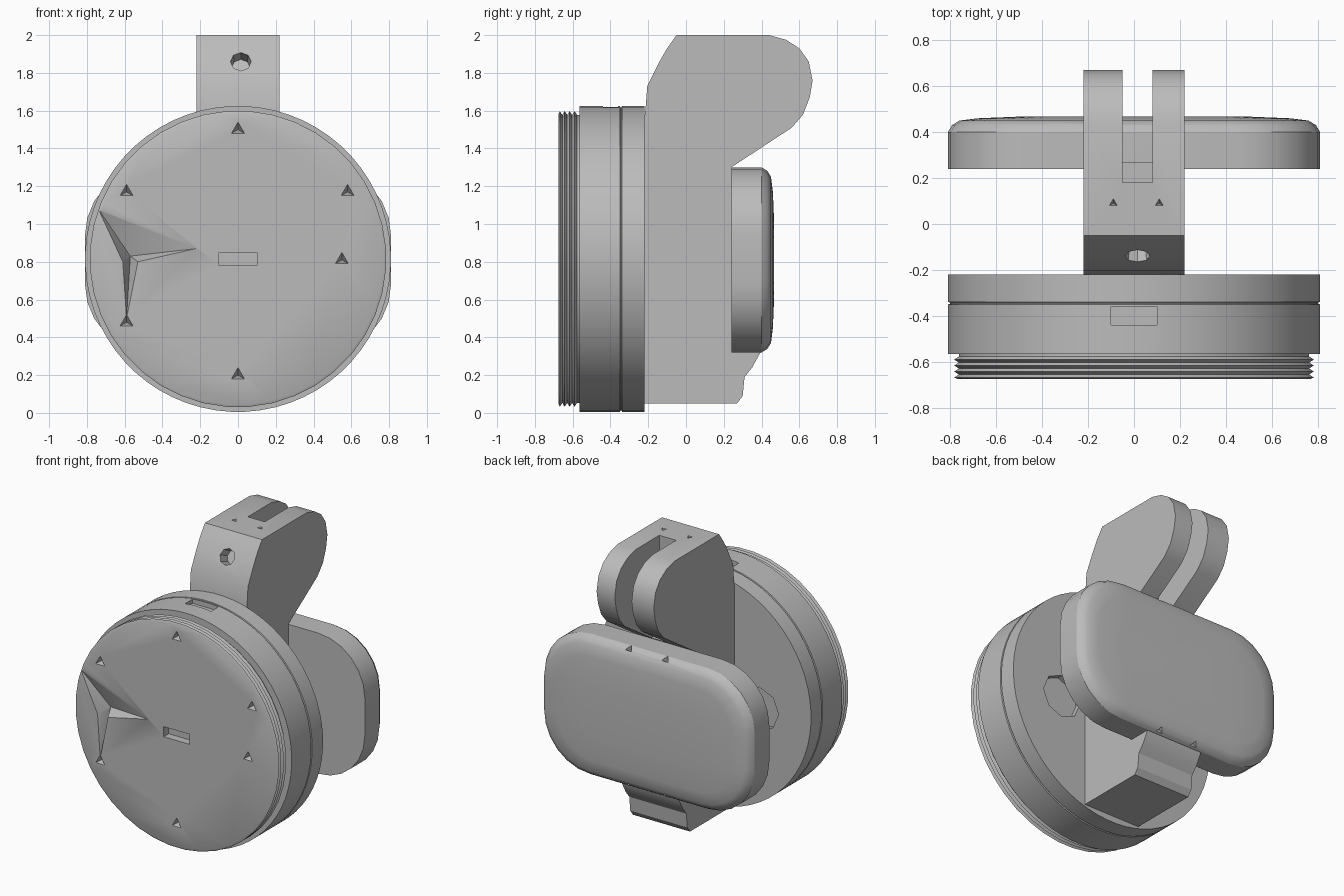
import bpy, bmesh, math
from mathutils import Vector

if "Cube" in bpy.data.objects:
    bpy.data.objects.remove(bpy.data.objects["Cube"])

grey = bpy.data.materials.new("plain grey")
grey.use_nodes = True
grey.diffuse_color = (0.5, 0.5, 0.5, 1)
grey.node_tree.nodes["Principled BSDF"].inputs["Base Color"].default_value = (0.5, 0.5, 0.5, 1)

MID = 0.815   # height of the round housing's axis
R = 0.81


def loft(name, rings, closed=False):
    """Skin equal-length rings; cap the ends unless closed."""
    bm = bmesh.new()
    loops = [[bm.verts.new(p) for p in ring] for ring in rings]
    n = len(loops[0])
    for a, b in zip(loops, loops[1:]):
        for i in range(n):
            j = (i + 1) % n
            bm.faces.new((a[i], a[j], b[j], b[i]))
    bm.faces.new(loops[0])
    bm.faces.new(loops[-1])
    bmesh.ops.recalc_face_normals(bm, faces=bm.faces)
    mesh = bpy.data.meshes.new(name)
    bm.to_mesh(mesh)
    bm.free()
    ob = bpy.data.objects.new(name, mesh)
    bpy.context.collection.objects.link(ob)
    mesh.materials.append(grey)
    return ob


def select(ob):
    bpy.ops.object.select_all(action='DESELECT')
    ob.select_set(True)
    bpy.context.view_layer.objects.active = ob


def cut(target, cutter):
    select(target)
    mod = target.modifiers.new("cut", 'BOOLEAN')
    mod.operation, mod.solver, mod.object = 'DIFFERENCE', 'EXACT', cutter
    bpy.ops.object.modifier_apply(modifier=mod.name)
    bpy.data.objects.remove(cutter)


def box(lo, hi):
    ring = lambda z: [(lo[0], lo[1], z), (hi[0], lo[1], z), (hi[0], hi[1], z), (lo[0], hi[1], z)]
    return loft("cutter", [ring(lo[2]), ring(hi[2])])


def pit(target, at, inward, radius, tip, depth, sides=3):
    """Sink a tapered recess into the surface at a point."""
    d = Vector(inward).normalized()
    bpy.ops.mesh.primitive_cone_add(vertices=sides, radius1=radius, radius2=tip, depth=depth * 2,
                                    location=at, rotation=d.to_track_quat('Z', 'Y').to_euler())
    cut(target, bpy.context.object)


def turned(name, profile, sides):
    """Turn a (y, radius) profile about the housing axis."""
    angles = [math.tau * (i + 0.5) / sides for i in range(sides)]
    return loft(name, [[(r * math.cos(a), y, MID + r * math.sin(a)) for a in angles]
                       for y, r in profile])


def smooth(ob, degrees=30):
    select(ob)
    bpy.ops.object.shade_smooth_by_angle(angle=math.radians(degrees))


# Round housing with a fine seam around the rim
housing = turned("housing", [(-0.565, R), (-0.35, R), (-0.347, R - 0.008), (-0.342, R - 0.008),
                             (-0.339, R), (-0.22, R)], 64)
for side in (-1, 1):
    pit(housing, (side * 0.41, -0.22, 0.77), (0, -1, 0), 0.15, 0.15, 0.04, 8)
cut(housing, box((-0.1, -0.44, 1.59), (0.1, -0.36, 1.7)))

# Threaded neck with a flat front
thread = [(-0.675, 0.77)]
for k in range(4):
    y = -0.668 + k * 0.026
    thread += [(y, 0.785), (y + 0.013, 0.765)]
neck = turned("threaded_neck", thread + [(-0.55, 0.765)], 40)

# Dents, slot and star-shaped gash in the front
for x, z in ((0, 0.2), (0, 1.5), (-0.59, 1.17), (0.58, 1.17), (-0.59, 0.48), (0.55, 0.81)):
    pit(neck, (x, -0.675, z), (0, 1, 0), 0.08, 0, 0.06)
cut(neck, box((-0.1, -0.7, 0.78), (0.1, -0.62, 0.85)))
gash = [(-0.74, 1.08), (-0.22, 0.87), (-0.53, 0.80), (-0.59, 0.5), (-0.61, 0.80)]
apex = (-0.57, 0.83)
cut(neck, loft("cutter", [
    [(x, -0.69, z) for x, z in gash],
    [(x, -0.675, z) for x, z in gash],
    [(apex[0] + (x - apex[0]) * 0.02, -0.59, apex[1] + (z - apex[1]) * 0.02) for x, z in gash]]))

# Bracket: one side profile running from foot to hinge fork
side_profile = [(-0.23, 0.05), (0.27, 0.05), (0.30, 0.09), (0.31, 0.19), (0.35, 0.24),
                (0.40, 0.33), (0.40, 0.5), (0.24, 0.7), (0.24, 1.30), (0.56, 1.51),
                (0.62, 1.58), (0.655, 1.67), (0.67, 1.76), (0.65, 1.86), (0.60, 1.93),
                (0.53, 1.975), (0.44, 2.0), (-0.05, 2.0), (-0.10, 1.93), (-0.14, 1.86),
                (-0.205, 1.73), (-0.215, 1.6), (-0.23, 1.5)]
bracket = loft("bracket", [[(x, y, z) for y, z in side_profile] for x in (-0.22, 0.22)])
cut(bracket, box((-0.05, 0.18, 1.32), (0.08, 0.8, 2.1)))
pit(bracket, (0.015, -0.14, 1.86), (0, 0.9, -0.42), 0.06, 0.05, 0.08, 8)
for x in (-0.09, 0.11):
    pit(bracket, (x, 0.09, 2.0), (0, 0, -1), 0.04, 0, 0.04)

# Rounded back plate with a softened, slightly domed rear
def rounded(y, inset, corner=0.36, steps=7):
    w, h, r = R - inset, 0.49 - inset, corner - inset * 0.6
    ring = []
    for q in range(4):
        sx, sz = (1, -1, -1, 1)[q], (1, 1, -1, -1)[q]
        for k in range(steps):
            a = math.pi / 2 * (q + k / (steps - 1))
            ring.append((sx * (w - r) + r * math.cos(a), y, 0.81 + sz * (h - r) + r * math.sin(a)))
    return ring

plate = loft("back_plate", [rounded(0.24, 0), rounded(0.40, 0), rounded(0.43, 0.018),
                            rounded(0.45, 0.05), rounded(0.46, 0.13), rounded(0.467, 0.3)])
for x in (-0.14, 0.14):
    for z, up in ((1.28, 1), (0.34, -1)):
        pit(plate, (x, 0.42, z), (0, -0.6, -up), 0.05, 0, 0.05)

for part in (housing, neck, bracket, plate):
    smooth(part, 30)
